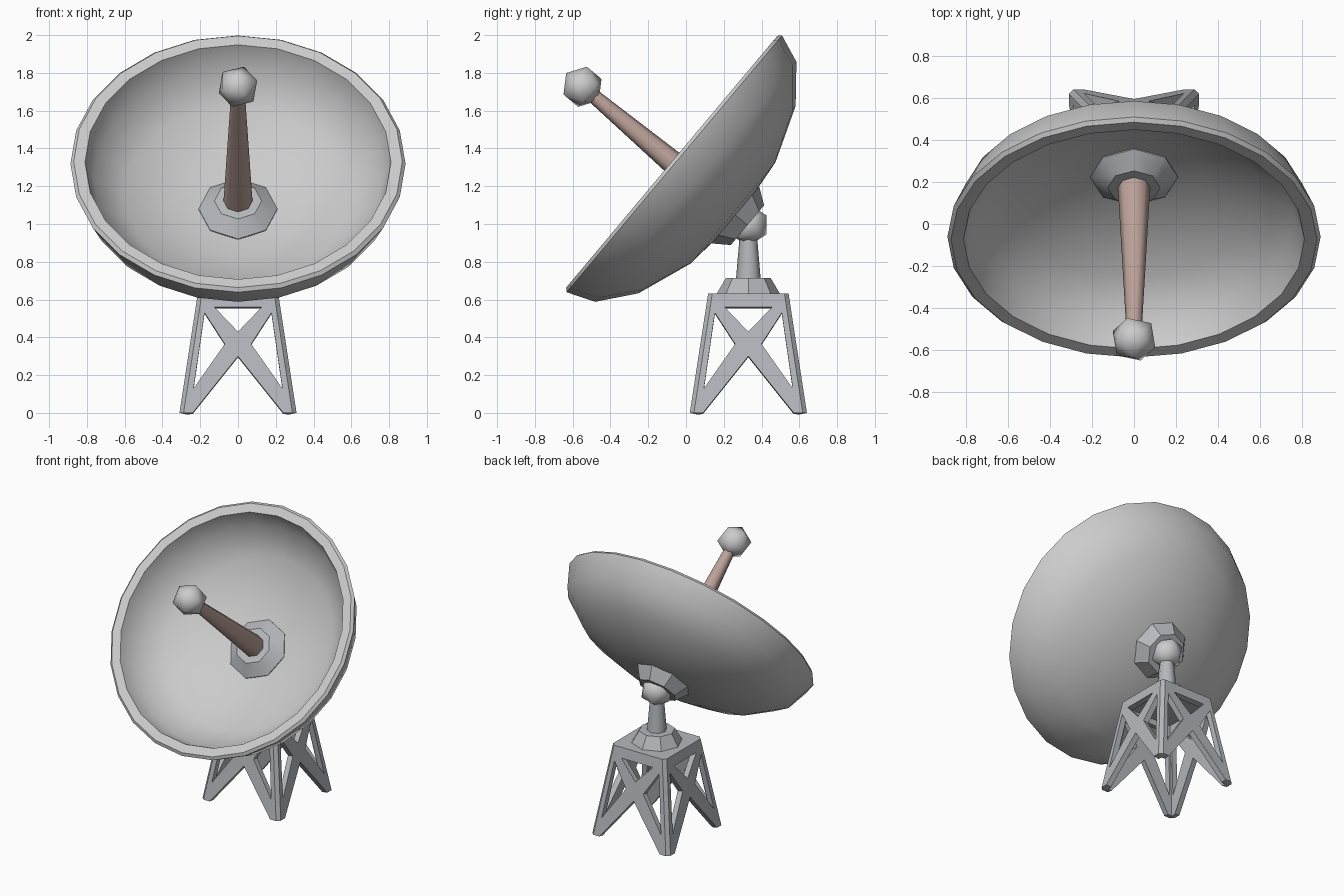
import bpy, bmesh, math
from mathutils import Matrix, Vector

if "Cube" in bpy.data.objects:
    bpy.data.objects.remove(bpy.data.objects["Cube"])

# Dish frame: origin at rim centre, local z along the pointing axis (40 degrees up)
DISH = Matrix.Translation((0, -0.073, 1.328)) @ Matrix.Rotation(math.radians(50), 4, 'X')
POST_Y = 0.33
POST = Matrix.Translation((0, POST_Y, 0))


def material(name, rgb):
    m = bpy.data.materials.new(name)
    m.diffuse_color = (*rgb, 1)
    m.use_nodes = True
    m.node_tree.nodes["Principled BSDF"].inputs["Base Color"].default_value = m.diffuse_color
    return m


STEEL = material("steel", (0.47, 0.48, 0.51))
RUST = material("rusty_steel", (0.50, 0.36, 0.32))


def finish(name, bm, angle, mat=None):
    bmesh.ops.remove_doubles(bm, verts=bm.verts, dist=1e-4)
    bmesh.ops.recalc_face_normals(bm, faces=bm.faces)
    me = bpy.data.meshes.new(name)
    bm.to_mesh(me)
    bm.free()
    ob = bpy.data.objects.new(name, me)
    bpy.context.collection.objects.link(ob)
    if mat:
        me.materials.append(mat)
    if angle:
        bpy.ops.object.select_all(action='DESELECT')
        ob.select_set(True)
        bpy.context.view_layer.objects.active = ob
        bpy.ops.object.shade_smooth_by_angle(angle=math.radians(angle))
    return ob


def lathe(name, profile, sides, frame, angle, mat=None):
    """Spin (radius, height) points around local z."""
    bm = bmesh.new()
    rings = []
    for r, h in profile:
        if r == 0:
            rings.append([bm.verts.new(frame @ Vector((0, 0, h)))] * sides)
        else:
            rings.append([bm.verts.new(frame @ Vector((
                r * math.cos(math.tau * i / sides), r * math.sin(math.tau * i / sides), h)))
                for i in range(sides)])
    for a, b in zip(rings, rings[1:]):
        for i in range(sides):
            j = (i + 1) % sides
            bm.faces.new(list(dict.fromkeys((a[i], a[j], b[j], b[i]))))
    return finish(name, bm, angle, mat)


def ball(name, radius, centre, frame, mat=None):
    bm = bmesh.new()
    bmesh.ops.create_icosphere(bm, subdivisions=1, radius=radius,
                               matrix=frame @ Matrix.Translation(centre))
    return finish(name, bm, 60, mat)


# Reflector bowl: inner surface, rim, outer surface
lathe("dish", [(0, -0.415), (0.33, -0.375), (0.60, -0.275), (0.765, -0.14), (0.81, 0.0),
               (0.87, 0.003), (0.887, -0.015), (0.829, -0.163), (0.647, -0.31),
               (0.35, -0.42), (0, -0.455)], 24, DISH, 40)

# Hub through the bowl, feed arm and feed ball
lathe("hub", [(0, -0.32), (0.125, -0.32), (0.208, -0.385), (0.208, -0.42),
              (0.137, -0.52), (0, -0.52)], 8, DISH, 30, STEEL)
lathe("feed_arm", [(0, -0.33), (0.077, -0.33), (0.036, 0.58), (0, 0.58)], 8, DISH, 50, RUST)
ball("feed_ball", 0.113, (0, 0, 0.62), DISH)

# Swivel joint, neck and footing
ball("swivel_ball", 0.113, (0, 0, 0.995), POST)
lathe("neck", [(0, 0.95), (0.045, 0.95), (0.066, 0.70), (0, 0.70)], 8, POST, 50, STEEL)
lathe("pedestal", [(0, 0.715), (0.118, 0.715), (0.168, 0.63), (0, 0.63)], 8, POST, 30, STEEL)

# Lattice tower: half a side panel as (x, z), mirrored, then repeated on four sides
CH = 0.022
P = {'O0': (0.31 - CH, 0), 'O1': (0.213 - CH, 0.632), 'F': (0.24, 0), 'A': (0, 0.30),
     'S1': (0.235, 0.13), 'S2': (0.177, 0.53), 'S3': (0.07, 0.365),
     'T1': (0.125, 0.56), 'T2': (0, 0.43), 'M0': (0, 0.56), 'M1': (0, 0.632)}
PANEL = ['O0 O1 S2 S1', 'F O0 S1', 'F S1 S3 A', 'A S3 T2', 'S3 S2 T1 T2', 'S2 O1 M1 M0 T1']


def on_side(x, z, k):
    out = 0.31 - 0.097 * z / 0.632
    return POST @ Matrix.Rotation(k * math.pi / 2, 4, 'Z') @ Vector((x, -out, z))


bm = bmesh.new()
top = []
for k in range(4):
    for s in (1, -1):
        for names in PANEL:
            bm.faces.new([bm.verts.new(on_side(s * P[n][0], P[n][1], k)) for n in names.split()])
    # bevelled corner strip
    (x0, z0), (x1, z1) = P['O0'], P['O1']
    corner = [on_side(x0, z0, k), on_side(-x0, z0, k + 1),
              on_side(-x1, z1, k + 1), on_side(x1, z1, k)]
    bm.faces.new([bm.verts.new(c) for c in corner])
    top += [on_side(-x1, z1, k), on_side(0, z1, k), on_side(x1, z1, k)]
bm.faces.new([bm.verts.new(c) for c in top])
tower = finish("tower", bm, 0, STEEL)
thick = tower.modifiers.new("thickness", 'SOLIDIFY')
thick.thickness = 0.04
thick.offset = -1
thick.use_even_offset = True
